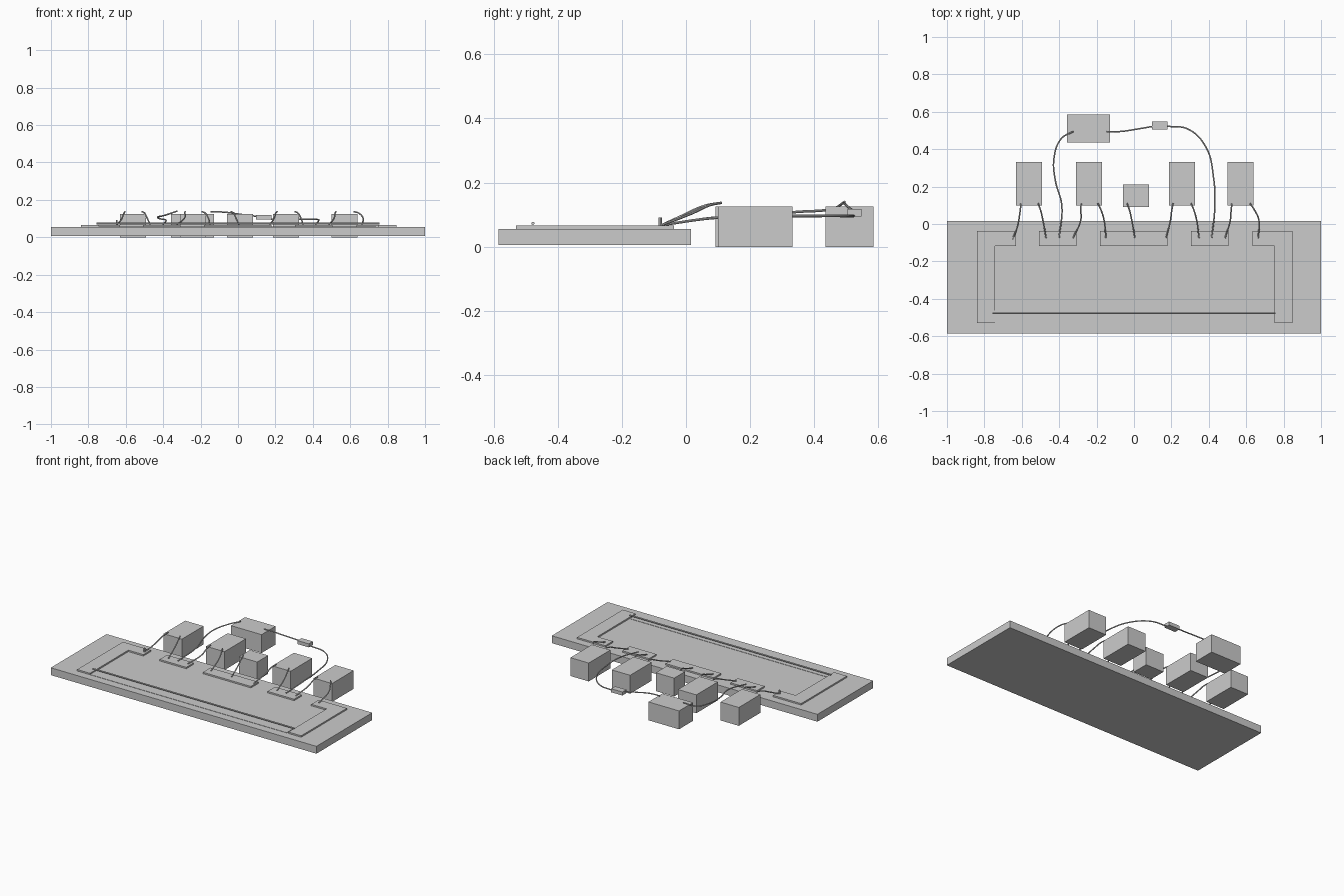
import bpy, bmesh, math

if "Cube" in bpy.data.objects:
    bpy.data.objects.remove(bpy.data.objects["Cube"])


def prism(name, outline, z0, z1):
    """Extruded outline (counter-clockwise xy points)."""
    bm = bmesh.new()
    face = bm.faces.new([bm.verts.new((x, y, z0)) for x, y in outline])
    ext = bmesh.ops.extrude_face_region(bm, geom=[face])
    for v in ext["geom"]:
        if isinstance(v, bmesh.types.BMVert):
            v.co.z = z1
    bmesh.ops.recalc_face_normals(bm, faces=bm.faces)
    me = bpy.data.meshes.new(name)
    bm.to_mesh(me)
    bm.free()
    ob = bpy.data.objects.new(name, me)
    bpy.context.collection.objects.link(ob)
    return ob


def box(name, x0, x1, y0, y1, z0, z1):
    return prism(name, [(x0, y0), (x1, y0), (x1, y1), (x0, y1)], z0, z1)


def cable(name, pts, radius=0.004):
    """Round wire through the given points."""
    cu = bpy.data.curves.new(name, "CURVE")
    cu.dimensions = "3D"
    cu.bevel_depth = radius
    cu.bevel_resolution = 2
    cu.resolution_u = 8
    cu.use_fill_caps = True
    sp = cu.splines.new("BEZIER")
    sp.bezier_points.add(len(pts) - 1)
    for bp, p in zip(sp.bezier_points, pts):
        bp.co = p
        bp.handle_left_type = bp.handle_right_type = "AUTO"
    ob = bpy.data.objects.new(name, cu)
    bpy.context.collection.objects.link(ob)
    bpy.ops.object.select_all(action="DESELECT")
    ob.select_set(True)
    bpy.context.view_layer.objects.active = ob
    bpy.ops.object.convert(target="MESH")
    bpy.ops.object.shade_smooth_by_angle()


# Wooden base board
TOP, STRIP = 0.056, 0.066
box("base_board", -1, 1, -0.585, 0.015, 0.006, TOP)

# Flat metal strips: angled ones at both ends, straight ones between
prism("end_strip_left", [(-0.84, -0.53), (-0.743, -0.53), (-0.743, -0.118),
                         (-0.63, -0.118), (-0.63, -0.038), (-0.84, -0.038)], TOP, STRIP)
prism("end_strip_right", [(0.75, -0.53), (0.847, -0.53), (0.847, -0.038),
                          (0.634, -0.038), (0.634, -0.118), (0.75, -0.118)], TOP, STRIP)
for i, (a, b) in enumerate([(-0.508, -0.307), (-0.182, 0.18), (0.305, 0.505)]):
    box(f"middle_strip_{i}", a, b, -0.118, -0.038, TOP, STRIP)

# Ruler and stretched wire
box("ruler", -0.743, 0.738, -0.53, -0.463, TOP, 0.058)
cable("bridge_wire", [(-0.757, -0.477, 0.073), (0.757, -0.477, 0.073)], 0.005)

# Instrument boxes
H = 0.125
for i, a in enumerate([-0.63, -0.31, 0.188, 0.5]):
    box(f"resistance_box_{i}", a, a + 0.138, 0.1, 0.332, 0, H)
box("meter_box", -0.058, 0.08, 0.092, 0.21, 0, H)
box("battery_box", -0.357, -0.127, 0.435, 0.585, 0, H)
box("switch_box", 0.096, 0.18, 0.504, 0.547, 0.094, 0.118)

# Short cables: x at the box, x midway, x at the strip
short = [(-0.513, -0.487, -0.47), (-0.283, -0.285, -0.326),
         (-0.193, -0.16, -0.15), (-0.037, -0.012, 0.005), (0.209, 0.195, 0.171),
         (0.305, 0.335, 0.348), (0.524, 0.515, 0.487), (0.62, 0.668, 0.663)]
for i, (a, m, b) in enumerate(short):
    cable(f"short_cable_{i}", [(a, 0.11, 0.137), (a + (m - a) * 0.5, 0.075, 0.13),
                               (m, 0.02, 0.105), (b, -0.075, 0.068)])
cable("first_cable", [(-0.604, 0.11, 0.137), (-0.61, 0.06, 0.128), (-0.625, -0.02, 0.093),
                      (-0.645, -0.07, 0.07)])
cable("terminal_post", [(-0.648, -0.08, 0.064), (-0.648, -0.08, 0.092)], 0.005)

# Long cables joining battery, switch and strips
cable("battery_cable", [(-0.325, 0.495, 0.14), (-0.39, 0.455, 0.118), (-0.428, 0.35, 0.109),
                        (-0.42, 0.23, 0.1), (-0.386, 0.1, 0.092), (-0.401, -0.075, 0.068)])
cable("switch_link_cable", [(-0.147, 0.493, 0.137), (-0.07, 0.495, 0.134),
                            (0.02, 0.508, 0.122), (0.1, 0.522, 0.112)])
cable("switch_cable", [(0.178, 0.523, 0.096), (0.29, 0.507, 0.096), (0.385, 0.41, 0.096),
                       (0.425, 0.25, 0.095), (0.432, 0.09, 0.09), (0.415, -0.075, 0.068)])
